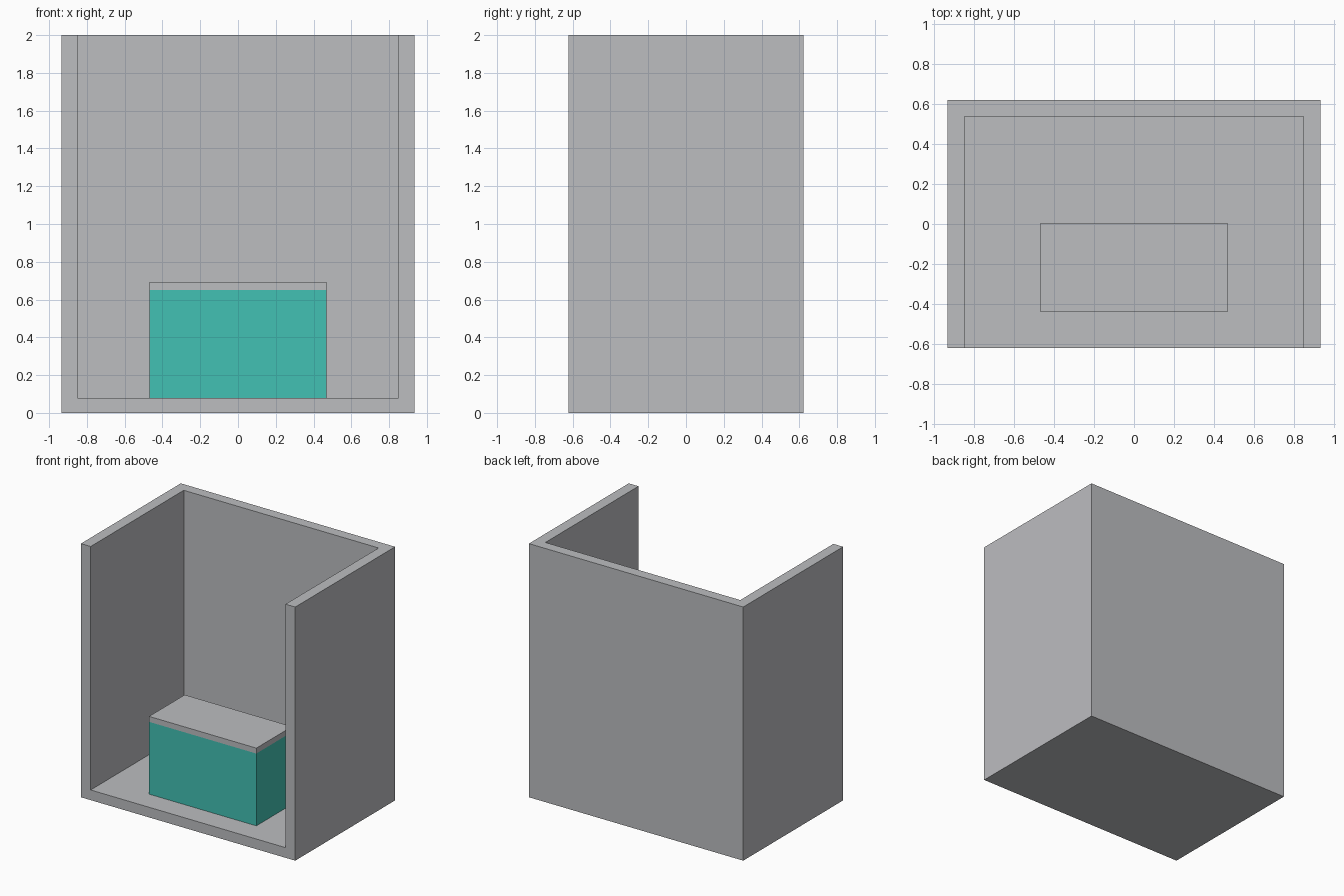
import bpy
from mathutils import Vector

if "Cube" in bpy.data.objects:
    bpy.data.objects.remove(bpy.data.objects["Cube"])


def material(name, rgb):
    mat = bpy.data.materials.new(name)
    mat.diffuse_color = (*rgb, 1.0)
    mat.use_nodes = True
    mat.node_tree.nodes["Principled BSDF"].inputs["Base Color"].default_value = mat.diffuse_color
    return mat


def box(name, low, high, mat):
    """Axis-aligned box between two corners."""
    low, high = Vector(low), Vector(high)
    bpy.ops.mesh.primitive_cube_add(size=1, location=(low + high) / 2)
    obj = bpy.context.object
    obj.name = name
    obj.scale = high - low
    bpy.ops.object.transform_apply(location=True, rotation=False, scale=True)
    obj.data.materials.append(mat)
    return obj


grey = material("light grey", (0.503, 0.509, 0.527))
teal = material("teal", (0.0545, 0.533, 0.451))

# Booth shell: floor, back wall and two side walls, open at the front and top
shell = box("booth_shell", (-0.935, -0.622, 0), (0.935, 0.622, 2), grey)
cutter = box("shell_cutter", (-0.85, -1, 0.08), (0.85, 0.538, 2.5), grey)
cutter.hide_render = True
cut = shell.modifiers.new("hollow", 'BOOLEAN')
cut.operation = 'DIFFERENCE'
cut.solver = 'EXACT'
cut.object = cutter
bpy.context.view_layer.objects.active = shell
bpy.ops.object.modifier_apply(modifier=cut.name)
bpy.data.objects.remove(cutter, do_unlink=True)

# Counter: teal body set into the floor, grey top flush with its sides
box("counter_body", (-0.468, -0.44, 0.04), (0.468, 0.005, 0.65), teal)
box("counter_top", (-0.468, -0.44, 0.65), (0.468, 0.005, 0.693), grey)
